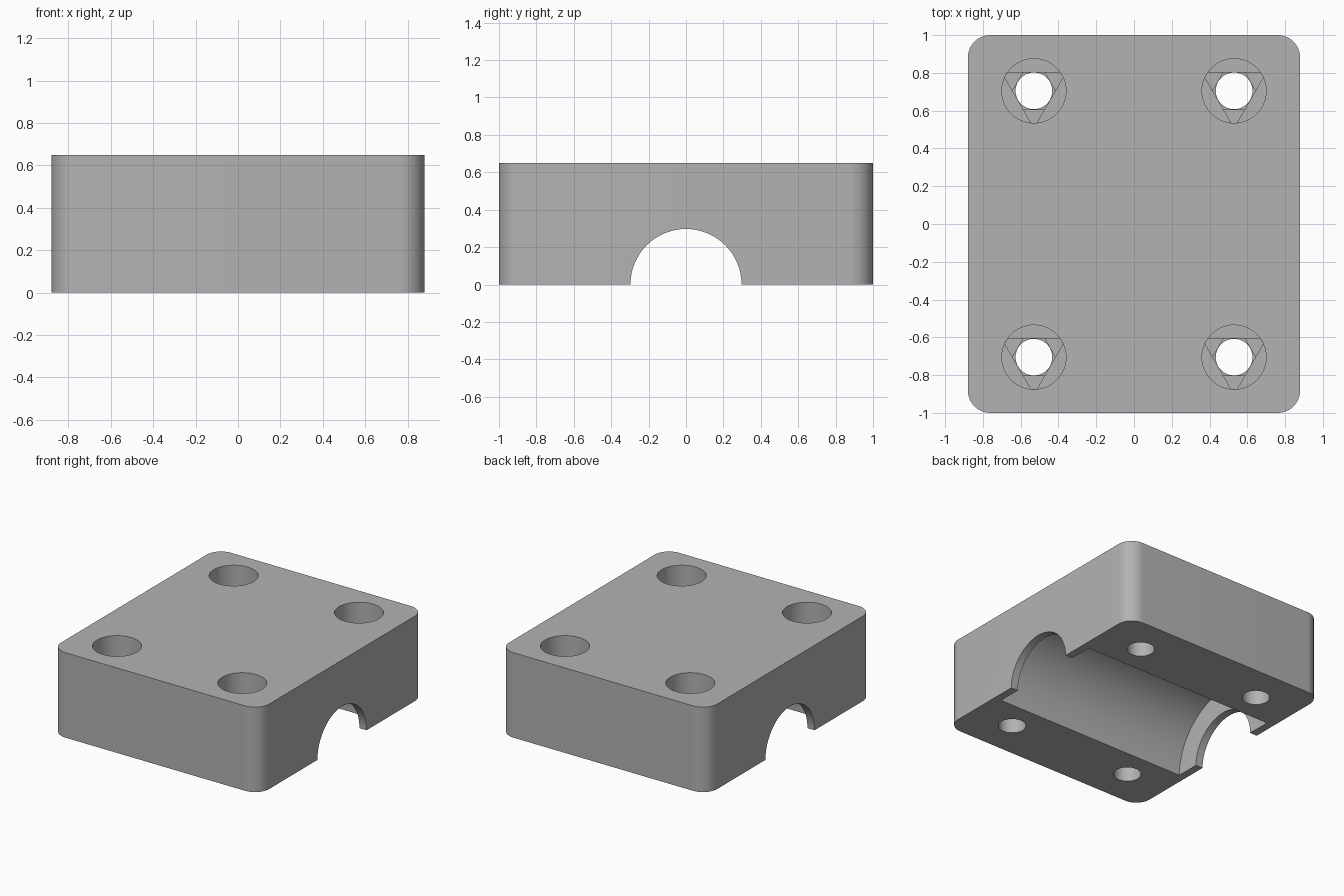
import bpy, bmesh
from math import pi, cos, sin, radians, acos, degrees
from mathutils import Matrix

cube = bpy.data.objects.get("Cube")
if cube:
    bpy.data.objects.remove(cube, do_unlink=True)

grey = bpy.data.materials.new("plain grey")
grey.use_nodes = True
colour = (0.45, 0.45, 0.45, 1)
grey.diffuse_color = colour
grey.node_tree.nodes["Principled BSDF"].inputs["Base Color"].default_value = colour


def prism(name, points, low, high, matrix=Matrix()):
    """Extrude a flat outline from low to high along z."""
    bm = bmesh.new()
    face = bm.faces.new([bm.verts.new((x, y, low)) for x, y in points])
    top = bmesh.ops.extrude_face_region(bm, geom=[face])["geom"]
    verts = [v for v in top if isinstance(v, bmesh.types.BMVert)]
    bmesh.ops.translate(bm, verts=verts, vec=(0, 0, high - low))
    bmesh.ops.transform(bm, matrix=matrix, verts=bm.verts)
    bmesh.ops.recalc_face_normals(bm, faces=bm.faces)
    mesh = bpy.data.meshes.new(name)
    bm.to_mesh(mesh)
    bm.free()
    mesh.materials.append(grey)
    obj = bpy.data.objects.new(name, mesh)
    bpy.context.collection.objects.link(obj)
    return obj


def ring(radius, angles, cx=0, cy=0):
    return [(cx + radius * cos(radians(a)), cy + radius * sin(radians(a))) for a in angles]


def circle(radius, cx=0, cy=0, sides=64):
    return ring(radius, [360 * i / sides for i in range(sides)], cx, cy)


def cut(target, cutter):
    cutter.hide_render = True
    mod = target.modifiers.new("cut", "BOOLEAN")
    mod.operation, mod.solver, mod.object = "DIFFERENCE", "EXACT", cutter
    bpy.context.view_layer.objects.active = target
    bpy.ops.object.modifier_apply(modifier=mod.name)
    bpy.data.objects.remove(cutter, do_unlink=True)


# Block with rounded vertical corners
HX, HY, H, R = 0.88, 1.0, 0.65, 0.12
outline = []
for sx, sy, start in ((1, 1, 0), (-1, 1, 90), (-1, -1, 180), (1, -1, 270)):
    outline += ring(R, [start + 90 * i / 12 for i in range(13)], sx * (HX - R), sy * (HY - R))
block = prism("bearing_block", outline, 0, H)

# Shaft channel through both ends and the wider bearing pocket between them
along_x = Matrix.Rotation(pi / 2, 4, "Y")
cut(block, prism("shaft_channel", circle(0.297), -1.2, 1.2, along_x))
cut(block, prism("bearing_pocket", circle(0.48, sides=96), -0.82, 0.82, along_x))

# Bolt holes: head recess, two thin bridging steps, then the shank hole
HOLE, HEAD, FLOOR, STEP = 0.098, 0.17, 0.26, 0.015
half = degrees(acos(HOLE / HEAD))
tri_angles = [n + s * half for n in (90, 210, 330) for s in (-1, 1)]
for x in (-0.53, 0.53):
    for y in (-0.705, 0.705):
        cut(block, prism("head_recess", circle(HEAD, x, y), FLOOR, 1))
        cut(block, prism("triangle_step", ring(HEAD, tri_angles, x, y), FLOOR - STEP, 0.5))
        hexagon = circle(HOLE / cos(pi / 6), x, y, 6)
        cut(block, prism("hexagon_step", hexagon, FLOOR - 2 * STEP, 0.5))
        cut(block, prism("shank_hole", circle(HOLE - 0.001, x, y), -0.5, 0.5))

# Smooth curved walls, crisp edges
bpy.ops.object.select_all(action="DESELECT")
block.select_set(True)
bpy.context.view_layer.objects.active = block
bpy.ops.object.shade_smooth_by_angle(angle=radians(30))
